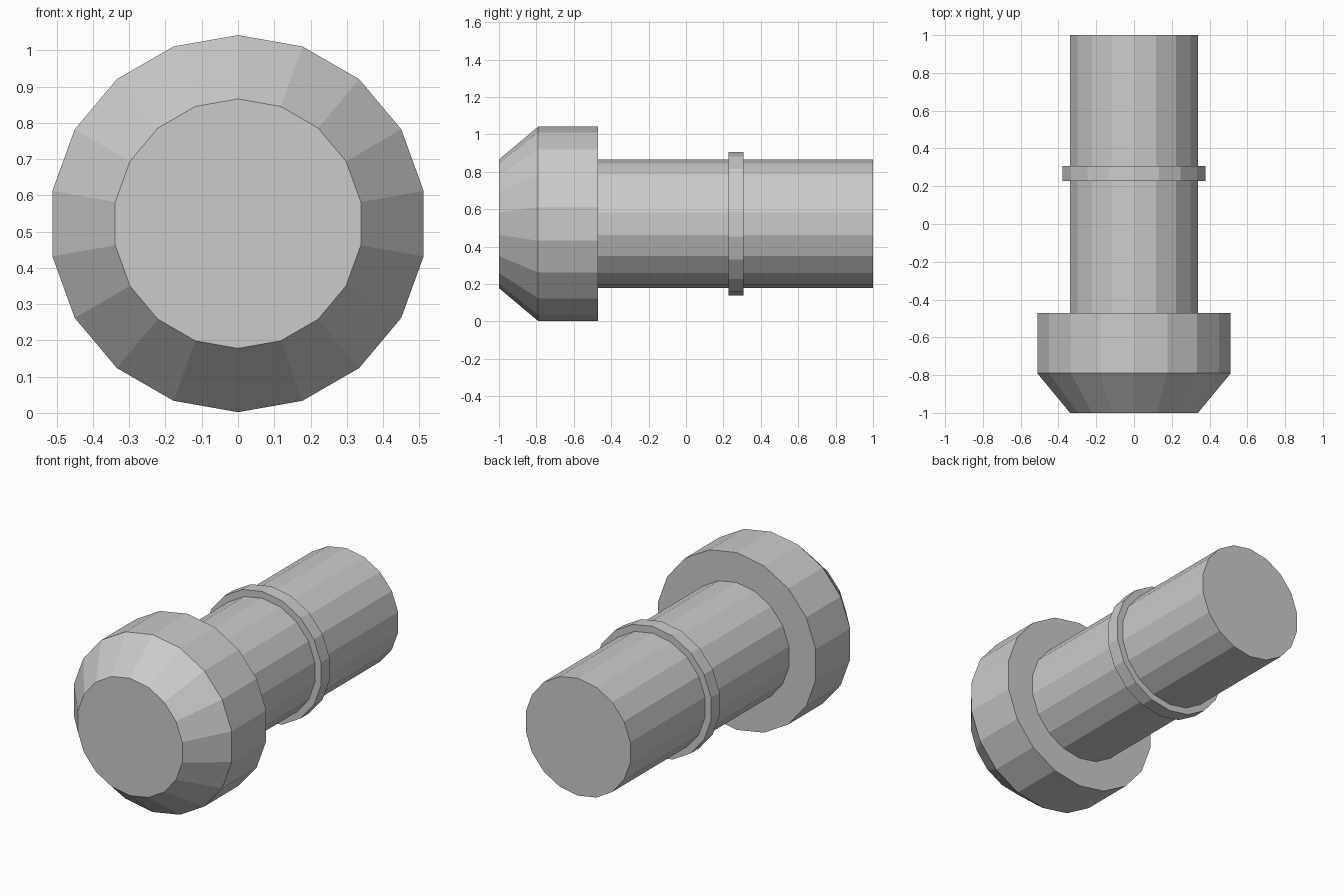
import bpy, bmesh
from math import sin, cos, tau

if "Cube" in bpy.data.objects:
    bpy.data.objects.remove(bpy.data.objects["Cube"])

SIDES = 18
AXIS_Z = 0.522

# Outline of the plug as (y, radius), from the front face to the back end
PROFILE = [
    (-1.0, 0.344), (-0.79, 0.52), (-0.47, 0.52),    # chamfered head
    (-0.47, 0.344), (0.228, 0.344),                 # front shaft
    (0.228, 0.384), (0.308, 0.384),                 # thin collar
    (0.308, 0.344), (1.0, 0.344),                   # rear shaft
]


def lathe_y(name, profile):
    """Revolve a (y, radius) profile around the y axis and cap both ends."""
    bm = bmesh.new()
    rings = [[bm.verts.new((r * sin(tau * i / SIDES), y, AXIS_Z + r * cos(tau * i / SIDES)))
              for i in range(SIDES)] for y, r in profile]
    for a, b in zip(rings, rings[1:]):
        for i in range(SIDES):
            j = (i + 1) % SIDES
            bm.faces.new((a[i], a[j], b[j], b[i]))
    bm.faces.new(rings[0])
    bm.faces.new(rings[-1])
    bmesh.ops.recalc_face_normals(bm, faces=bm.faces)
    mesh = bpy.data.meshes.new(name)
    bm.to_mesh(mesh)
    bm.free()
    obj = bpy.data.objects.new(name, mesh)
    bpy.context.collection.objects.link(obj)
    return obj


# Head, shaft and collar as one watertight turned part
lathe_y("collared_plug", PROFILE)
